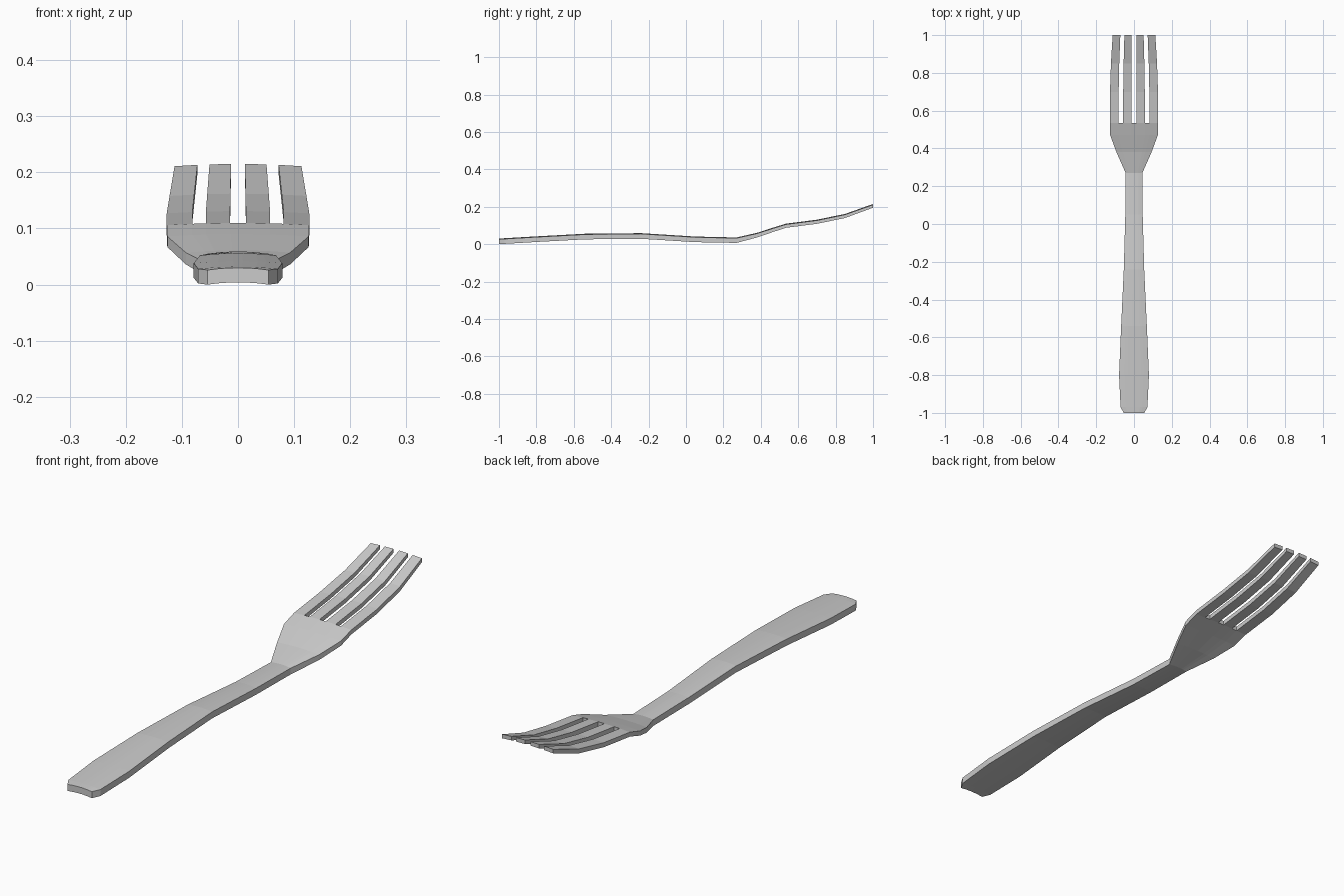
import bpy
import bmesh

if "Cube" in bpy.data.objects:
    bpy.data.objects.remove(bpy.data.objects["Cube"])

# Stations along the fork: y, half width, top z, thickness
stations = [
    (-1.00, 0.054, 0.032, 0.026),
    (-0.97, 0.071, 0.034, 0.026),
    (-0.80, 0.079, 0.044, 0.026),
    (-0.54, 0.068, 0.058, 0.026),
    (-0.24, 0.054, 0.061, 0.026),
    (0.05, 0.046, 0.043, 0.026),
    (0.27, 0.044, 0.038, 0.025),
    (0.38, 0.093, 0.063, 0.021),
    (0.47, 0.126, 0.092, 0.019),
    (0.535, 0.127, 0.112, 0.018),
    (0.70, 0.127, 0.133, 0.018),
    (0.85, 0.122, 0.164, 0.018),
    (1.00, 0.113, 0.217, 0.016),
]
TINE_START = 9                       # station where the slots begin
half = [0.11, 0.45, 0.64, 1.0]       # tine edges as fractions of half width
fracs = [-f for f in reversed(half)] + half
GAPS = (1, 3, 5)                     # columns left open between tines

bm = bmesh.new()


def layer(drop_thickness):
    """One gently arched sheet of vertices."""
    return [[bm.verts.new((f * hw, y, z - 0.004 * f * f - t * drop_thickness))
             for f in fracs] for y, hw, z, t in stations]


top, bottom = layer(0), layer(1)

# Upper and lower skins, skipping the slots
for i in range(len(stations) - 1):
    for j in range(len(fracs) - 1):
        if i >= TINE_START and j in GAPS:
            continue
        corners = [(i, j), (i, j + 1), (i + 1, j + 1), (i + 1, j)]
        bm.faces.new([top[a][b] for a, b in corners])
        bm.faces.new([bottom[a][b] for a, b in reversed(corners)])

# Side walls joining the two skins around the outline and slots
pair = {t: b for tr, br in zip(top, bottom) for t, b in zip(tr, br)}
rim = [e for e in bm.edges if e.is_boundary and e.verts[0] in pair]
for e in rim:
    a, b = e.verts
    bm.faces.new((a, b, pair[b], pair[a]))
bmesh.ops.recalc_face_normals(bm, faces=bm.faces)

# Stand the fork on the ground
low = min(v.co.z for v in bm.verts)
bmesh.ops.translate(bm, verts=bm.verts, vec=(0, 0, -low))

mesh = bpy.data.meshes.new("fork")
bm.to_mesh(mesh)
bm.free()
bpy.context.collection.objects.link(bpy.data.objects.new("fork", mesh))
